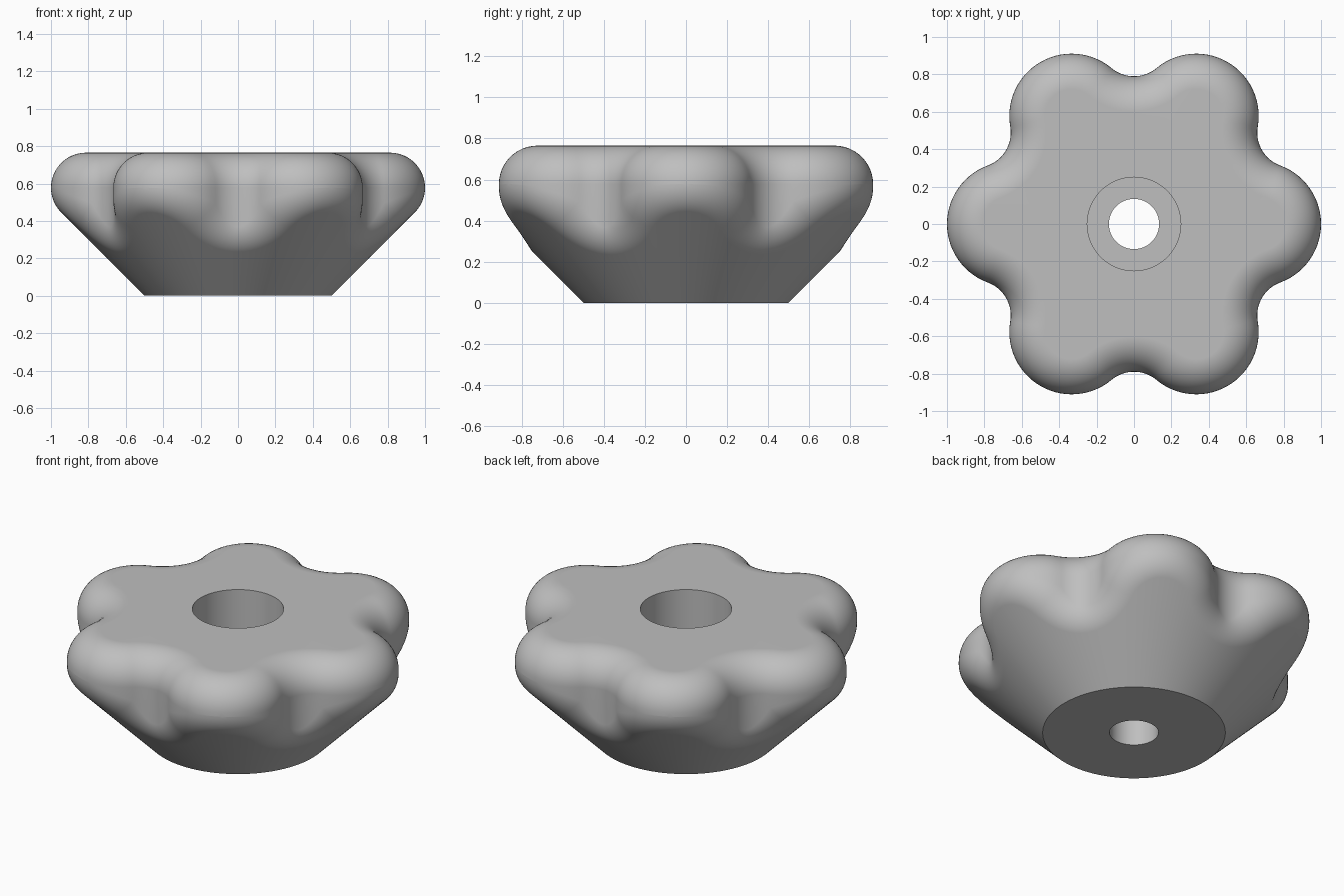
import bpy, bmesh
from math import sin, cos, pi, sqrt, atan2
from mathutils import Vector

if "Cube" in bpy.data.objects:
    bpy.data.objects.remove(bpy.data.objects["Cube"])

HEIGHT, BASE_R, EDGE = 0.765, 0.5, 0.1875      # total height, foot radius, edge rounding
LOBE_D, LOBE_R = 2 / 3, 1 / 3                  # lobe centre distance and radius
VALLEY_R, VALLEY_D = 0.188, 0.978              # hollow between two lobes
BORE_R, RECESS_R, RECESS_Z = 0.134, 0.25, 0.38
LOBES, LOBE_STEPS, VALLEY_STEPS, ARC = 6, 28, 18, 12
UP = Vector((0, 0, 1))


def polar(r, a, z=0.0):
    return Vector((r * cos(a), r * sin(a), z))


def outline():
    """Star outline moved inward by the edge rounding: (point, outward normal)."""
    to_valley = polar(VALLEY_D, pi / 6) - Vector((LOBE_D, 0, 0))
    end = atan2(to_valley.y, to_valley.x)
    pts = []
    for k in range(LOBES):
        turn = k * 2 * pi / LOBES
        for i in range(LOBE_STEPS):
            a = turn - end + 2 * end * i / LOBE_STEPS
            pts.append((polar(LOBE_D, turn) + polar(LOBE_R - EDGE, a), polar(1, a)))
        for i in range(VALLEY_STEPS):
            a = turn + end + (pi / 3 - 2 * end) * i / VALLEY_STEPS
            pts.append((polar(VALLEY_D, turn + pi / 6) - polar(VALLEY_R + EDGE, a), polar(1, a)))
    return pts


def column(p, n):
    """One closed section: rounded rim, wall, tapered underside, bore, recess."""
    ang = atan2(p.y, p.x)
    upper = p + UP * (HEIGHT - EDGE)
    lower = p + UP * min(p.length - BASE_R + EDGE * sqrt(2), HEIGHT - EDGE)
    taper = polar(1, ang, -1).normalized()
    pts = [upper + EDGE * (UP * cos(t) + n * sin(t))
           for t in (pi / 2 * i / ARC for i in range(ARC + 1))]
    theta = n.angle(taper)
    for i in range(ARC + 1):
        f = i / ARC
        d = (n * sin((1 - f) * theta) + taper * sin(f * theta)) / sin(theta)
        pts.append(lower + EDGE * d)
    pts += [polar(BASE_R, ang), polar(BORE_R, ang), polar(BORE_R, ang, RECESS_Z),
            polar(RECESS_R, ang, RECESS_Z), polar(RECESS_R, ang, HEIGHT)]
    return pts


# Star knob body with its stepped through hole
bm = bmesh.new()
cols = [[bm.verts.new(v) for v in column(p, n)] for p, n in outline()]
rows = len(cols[0])
for i, a in enumerate(cols):
    b = cols[(i + 1) % len(cols)]
    for j in range(rows):
        k = (j + 1) % rows
        bm.faces.new((a[j], a[k], b[k], b[j]))
bmesh.ops.remove_doubles(bm, verts=bm.verts, dist=1e-4)
bmesh.ops.recalc_face_normals(bm, faces=bm.faces)
mesh = bpy.data.meshes.new("star_knob")
bm.to_mesh(mesh)
bm.free()

knob = bpy.data.objects.new("star_knob", mesh)
bpy.context.collection.objects.link(knob)
grey = bpy.data.materials.new("light_grey")
grey.diffuse_color = (0.52, 0.52, 0.52, 1)
grey.use_nodes = True
grey.node_tree.nodes["Principled BSDF"].inputs["Base Color"].default_value = grey.diffuse_color
mesh.materials.append(grey)

# Smooth rounded skin, crisp hole and foot edges
bpy.context.view_layer.objects.active = knob
knob.select_set(True)
bpy.ops.object.shade_smooth_by_angle(angle=pi / 6)
weighted = knob.modifiers.new("flat_cap_shading", "WEIGHTED_NORMAL")
weighted.keep_sharp = True
